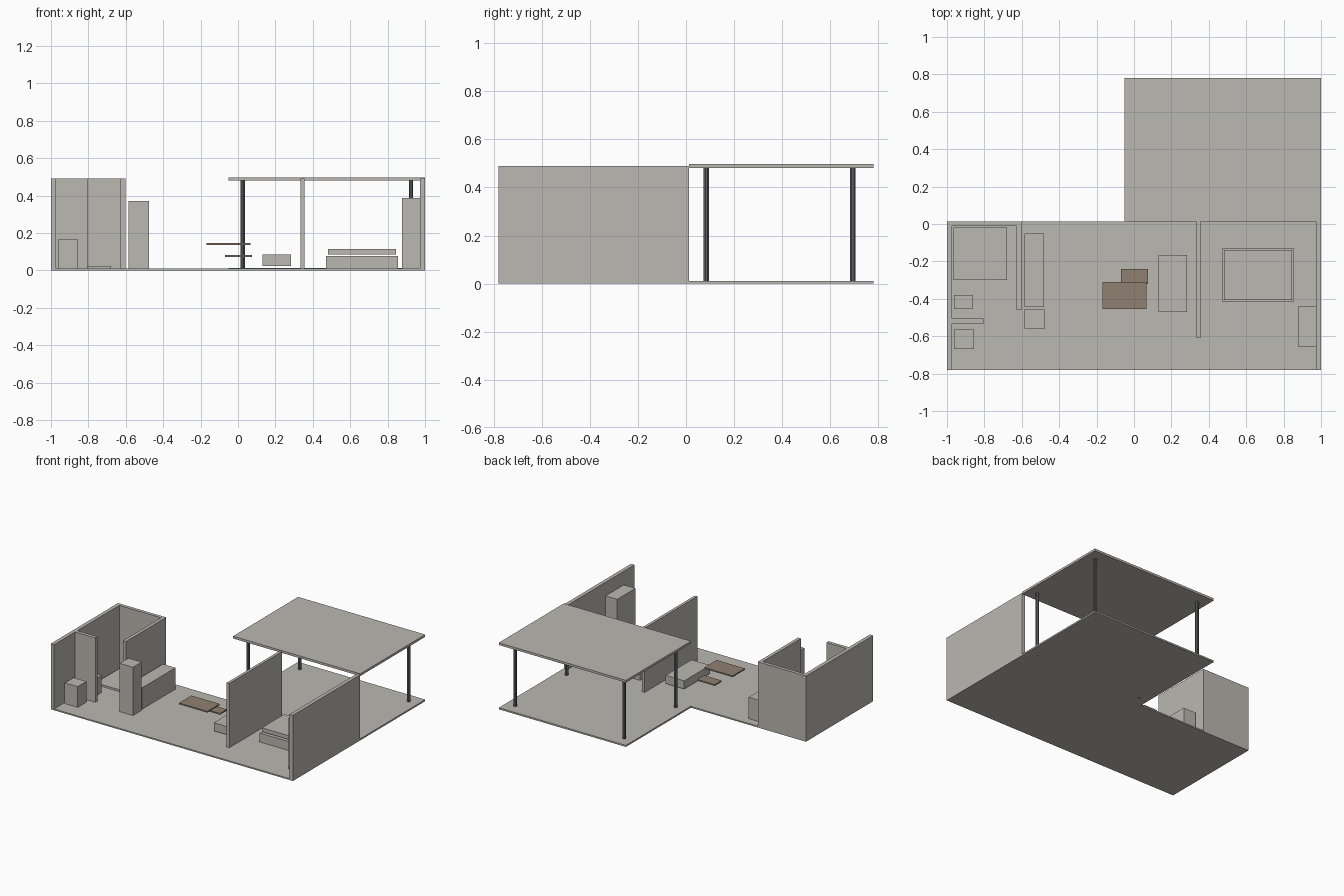
import bpy
import bmesh
from math import radians
from mathutils import Matrix, Vector

default = bpy.data.objects.get("Cube")
if default:
    bpy.data.objects.remove(default, do_unlink=True)


def material(name, rgb):
    mat = bpy.data.materials.new(name)
    mat.use_nodes = True
    colour = (*rgb, 1)
    mat.diffuse_color = colour
    mat.node_tree.nodes["Principled BSDF"].inputs["Base Color"].default_value = colour
    return mat


GREY = material("warm_grey", (0.49, 0.48, 0.44))
WOOD = material("brown_wood", (0.28, 0.22, 0.17))
STEEL = material("dark_steel", (0.12, 0.125, 0.13))


def finish(name, bm, mat):
    mesh = bpy.data.meshes.new(name)
    bm.to_mesh(mesh)
    bm.free()
    mesh.materials.append(mat)
    obj = bpy.data.objects.new(name, mesh)
    bpy.context.collection.objects.link(obj)
    return obj


def box(name, xs, ys, zs, mat=GREY):
    """Block given by its extent on each axis."""
    bm = bmesh.new()
    bmesh.ops.create_cube(bm, size=1)
    for v in bm.verts:
        v.co = Vector([lo + (c + 0.5) * (hi - lo)
                       for c, (lo, hi) in zip(v.co, (xs, ys, zs))])
    return finish(name, bm, mat)


def post(name, x, y, bottom, top, radius):
    bm = bmesh.new()
    turn = Matrix.Translation((x, y, (bottom + top) / 2)) @ Matrix.Rotation(radians(22.5), 4, "Z")
    bmesh.ops.create_cone(bm, cap_ends=True, segments=8, radius1=radius,
                          radius2=radius, depth=top - bottom, matrix=turn)
    return finish(name, bm, STEEL)


FRONT, BACK, REAR = -0.78, 0.013, 0.78
FLOOR, TOP = 0.01, 0.49

# Floor slabs, one for each room, and the covered deck behind
edges = (-0.972, -0.615, 0.345, 0.972)
for room, x0, x1 in zip(("bathroom", "living", "bedroom"), edges, edges[1:]):
    box(room + "_floor", (x0, x1), (FRONT, BACK), (0, FLOOR))
box("deck_floor", (-0.05, 1), (BACK, REAR), (0, 0.012))
box("deck_roof", (-0.05, 1), (BACK, REAR), (0.48, 0.497))

# Deck posts
for side, x in (("right", 0.025), ("left", 0.925)):
    for end, y in (("front", 0.085), ("rear", 0.693)):
        post(f"{end}_{side}_post", x, y, 0, 0.48, 0.0125)

# Outer walls
box("right_wall", (-1, -0.972), (FRONT, BACK), (0, TOP))
box("left_wall", (0.972, 1), (FRONT, BACK), (0, TOP))
box("bathroom_back_wall", (-0.972, -0.602), (-0.012, BACK), (FLOOR, TOP))

# Partition walls
box("bathroom_partition", (-0.627, -0.602), (-0.46, -0.012), (FLOOR, TOP))
box("bathroom_screen", (-0.972, -0.805), (-0.532, -0.506), (FLOOR, TOP))
box("bedroom_partition", (0.334, 0.355), (-0.61, BACK), (FLOOR, TOP))

# Bathroom fittings
box("wash_cabinet", (-0.963, -0.856), (-0.668, -0.565), (FLOOR, 0.165))
box("toilet", (-0.963, -0.86), (-0.455, -0.38), (FLOOR, 0.14))
box("shower_tray", (-0.965, -0.68), (-0.3, -0.02), (FLOOR, 0.024))

# Kitchen
box("counter", (-0.585, -0.482), (-0.445, -0.05), (FLOOR, 0.17))
box("fridge", (-0.585, -0.475), (-0.56, -0.457), (FLOOR, 0.37))

# Living room
box("dining_table_top", (-0.168, 0.066), (-0.455, -0.31), (0.136, 0.146), WOOD)
box("coffee_table_top", (-0.07, 0.075), (-0.32, -0.24), (0.071, 0.081), WOOD)
box("sofa", (0.13, 0.284), (-0.47, -0.165), (0.023, 0.084))

# Bedroom
box("bed_base", (0.47, 0.856), (-0.415, -0.13), (FLOOR, 0.077))
box("mattress", (0.48, 0.845), (-0.405, -0.14), (0.086, 0.115))
box("wardrobe", (0.876, 0.972), (-0.655, -0.44), (FLOOR, 0.388))
